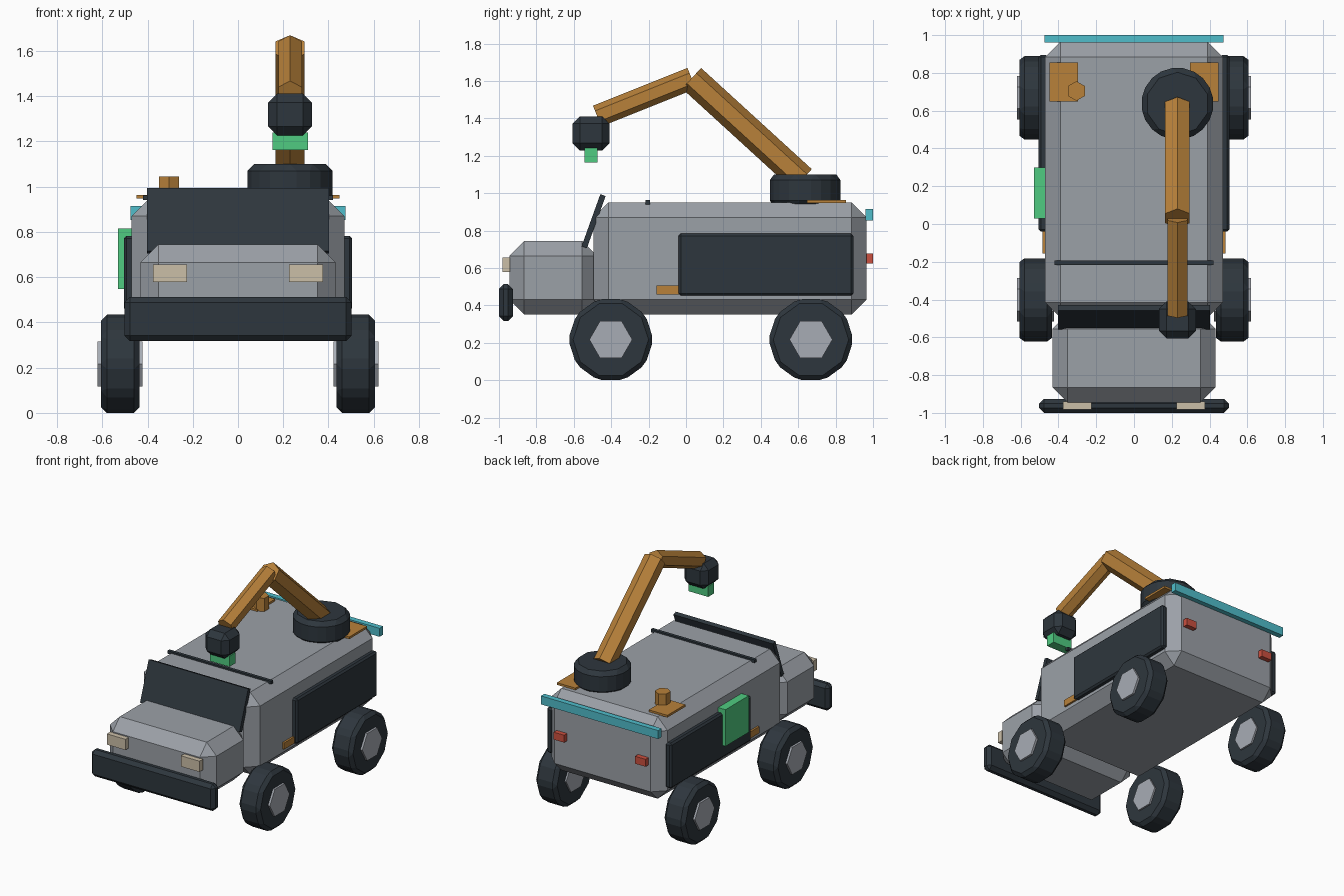
import bpy, bmesh, math
from mathutils import Matrix, Vector

cube = bpy.data.objects.get("Cube")
if cube:
    bpy.data.objects.remove(cube, do_unlink=True)


def material(name, r, g, b):
    m = bpy.data.materials.new(name)
    m.use_nodes = True
    m.diffuse_color = (r, g, b, 1)
    bsdf = next(n for n in m.node_tree.nodes if n.type == 'BSDF_PRINCIPLED')
    bsdf.inputs["Base Color"].default_value = (r, g, b, 1)
    return m


GREY = material("body grey", .33, .355, .39)
HUB = material("hub light grey", .39, .415, .46)
DARK = material("dark slate", .027, .037, .047)
AMBER = material("amber", .48, .22, .042)
GREEN = material("green", .08, .6, .22)
TEAL = material("teal", .08, .51, .6)
RED = material("red", .6, .08, .05)
CREAM = material("cream", .6, .52, .39)


def finish(name, bm, mat, bevel):
    mesh = bpy.data.meshes.new(name)
    bm.to_mesh(mesh)
    bm.free()
    mesh.materials.append(mat)
    ob = bpy.data.objects.new(name, mesh)
    bpy.context.scene.collection.objects.link(ob)
    if bevel:
        mod = ob.modifiers.new("chamfer", 'BEVEL')
        mod.width = bevel
        mod.segments = 1
        mod.limit_method = 'ANGLE'
        mod.angle_limit = math.radians(30)
    return ob


def box(name, mat, x, y, z, bevel=0):
    """Box from (min, max) ranges on each axis."""
    bm = bmesh.new()
    bmesh.ops.create_cube(bm, size=1)
    size = [b - a for a, b in (x, y, z)]
    centre = [(a + b) / 2 for a, b in (x, y, z)]
    bmesh.ops.scale(bm, vec=size, verts=bm.verts)
    bmesh.ops.translate(bm, vec=centre, verts=bm.verts)
    return finish(name, bm, mat, bevel)


def pair(name, mat, x, y, z, bevel=0):
    """The same box on both sides of the vehicle."""
    box(name + "_left", mat, x, y, z, bevel)
    box(name + "_right", mat, (-x[1], -x[0]), y, z, bevel)


def prism(name, mat, start, end, radius, sides, bevel=0):
    """Regular prism between two points, one corner in the vertical plane."""
    a, b = Vector(start), Vector(end)
    w = (b - a).normalized()
    # corner direction: y for prisms along x or z, otherwise square to the slope
    v = Vector((0, 1, 0)) if abs(w.y) < .01 else Vector((1, 0, 0)).cross(w)
    u = v.cross(w)
    frame = Matrix((u, v, w)).transposed().to_4x4()
    bm = bmesh.new()
    bmesh.ops.create_cone(bm, cap_ends=True, segments=sides, radius1=radius,
                          radius2=radius, depth=(b - a).length)
    # put one corner exactly on local y
    top = max(bm.verts, key=lambda p: p.co.y).co
    turn = Matrix.Rotation(math.atan2(top.x, top.y), 4, 'Z')
    bmesh.ops.transform(bm, verts=bm.verts,
                        matrix=Matrix.Translation((a + b) / 2) @ frame @ turn)
    return finish(name, bm, mat, bevel)


# Body and hood
box("body", GREY, (-.47, .47), (-.495, .965), (.35, .95), .08)
box("hood", GREY, (-.432, .432), (-.945, -.475), (.35, .745), .08)

# Tilted windscreen
screen = box("windscreen", DARK, (-.403, .403), (-.015, .015), (-.148, .148))
screen.location = (0, -.494, .85)
screen.rotation_euler.x = -.345

# Bumper and lights
box("front_bumper", DARK, (-.502, .502), (-1, -.926), (.317, .513), .025)
pair("headlight", CREAM, (.225, .375), (-.982, -.94), (.578, .657))
pair("tail_light", RED, (.287, .373), (.96, 1), (.623, .677))
box("rear_light_bar", TEAL, (-.475, .475), (.96, 1), (.853, .915))

# Side fittings
pair("side_panel", DARK, (.455, .505), (-.04, .895), (.452, .783), .012)
pair("side_marker", AMBER, (.46, .484), (-.157, -.02), (.457, .505))
box("side_case", GREEN, (-.53, -.47), (.03, .3), (.547, .815))

# Roof fittings
box("roof_strip", DARK, (-.42, .42), (-.217, -.193), (.94, .962))
pair("roof_plate", AMBER, (.297, .448), (.648, .855), (.948, .964))
prism("roof_knob", AMBER, (-.305, .704, .95), (-.305, .704, 1.046), .052, 6)

# Wheels, with hubs passing through
for end, y in (("front", -.402), ("rear", .668)):
    for side, s in (("left", 1), ("right", -1)):
        prism(f"{end}_{side}_wheel", DARK, (s * .435, y, .217),
              (s * .605, y, .217), .228, 10, .025)
        prism(f"{end}_{side}_hub", HUB, (s * .423, y, .217),
              (s * .62, y, .217), .115, 6)

# Jointed arm on a turntable
ARM_X = .23
elbow = (ARM_X, .03, 1.614)
prism("turntable", DARK, (ARM_X, .637, .93), (ARM_X, .637, 1.1), .198, 10, .03)
prism("upper_arm", AMBER, (ARM_X, .622, 1.073), elbow, .075, 6)
prism("forearm", AMBER, elbow, (ARM_X, -.475, 1.412), .06, 6)
box("arm_head", DARK, (.132, .328), (-.606, -.41), (1.227, 1.411), .04)
box("arm_tool", GREEN, (.152, .31), (-.543, -.474), (1.163, 1.24))
